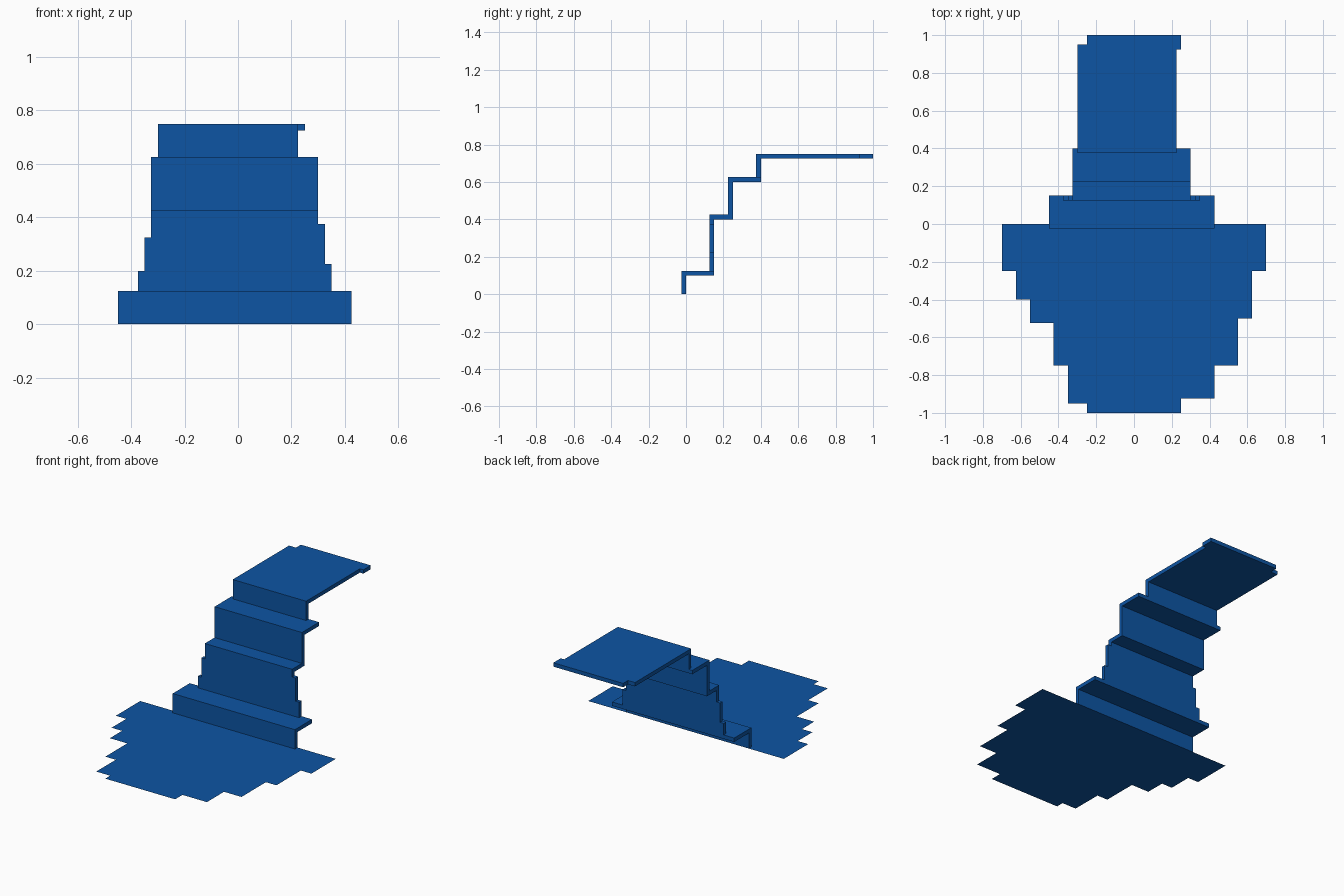
import bpy, bmesh
from mathutils import Vector

if "Cube" in bpy.data.objects:
    bpy.data.objects.remove(bpy.data.objects["Cube"])

T = 0.025  # sheet thickness

water = bpy.data.materials.new("water blue")
water.diffuse_color = (0.004, 0.09, 0.37, 1.0)
water.use_nodes = True
water.node_tree.nodes["Principled BSDF"].inputs["Base Color"].default_value = water.diffuse_color


def side(start, steps):
    """Stepped edge: each step is (x, end position along the panel)."""
    pts, t = [], start
    for x, end in steps:
        pts += [(x, t), (x, end)]
        t = end
    return pts


def panel(name, start, left, right, place, depth=None):
    """Flat panel with stepped sides, extruded by depth when given."""
    outline = side(start, right) + side(start, left)[::-1]
    bm = bmesh.new()
    face = bm.faces.new([bm.verts.new(place(x, t)) for x, t in outline])
    if depth:
        ext = bmesh.ops.extrude_face_region(bm, geom=[face], use_keep_orig=True)
        moved = [g for g in ext["geom"] if isinstance(g, bmesh.types.BMVert)]
        bmesh.ops.translate(bm, verts=moved, vec=Vector(depth))
        bmesh.ops.recalc_face_normals(bm, faces=bm.faces[:])
    else:
        bm.normal_update()
        if face.normal.z < 0:
            face.normal_flip()
    mesh = bpy.data.meshes.new(name)
    bm.to_mesh(mesh)
    bm.free()
    mesh.materials.append(water)
    obj = bpy.data.objects.new(name, mesh)
    bpy.context.collection.objects.link(obj)


def tread(name, start, left, right, top):
    panel(name, start, left, right, lambda x, y: (x, y, top), (0, 0, -T))


def riser(name, start, left, right, front):
    panel(name, start, left, right, lambda x, z: (x, front, z), (0, T, 0))


# Pool at the foot: a paper-thin sheet narrowing to the front
panel("pool", 0,
      [(-0.7, -0.25), (-0.625, -0.4), (-0.55, -0.525), (-0.425, -0.75),
       (-0.35, -0.95), (-0.25, -1.0)],
      [(0.7, -0.25), (0.625, -0.5), (0.55, -0.75), (0.425, -0.925),
       (0.25, -1.0)],
      lambda x, y: (x, y, 0))

# Falling sheets
riser("lowest_fall", 0, [(-0.45, 0.1)], [(0.425, 0.1)], -0.025)
riser("tall_fall", 0.125,
      [(-0.375, 0.2), (-0.35, 0.325), (-0.325, 0.4)],
      [(0.35, 0.225), (0.325, 0.375), (0.3, 0.4)], 0.125)
riser("upper_fall", 0.425, [(-0.325, 0.6)], [(0.3, 0.6)], 0.225)
riser("top_fall", 0.625, [(-0.3, 0.725)], [(0.225, 0.725)], 0.375)

# Level sheets
tread("lower_ledge", -0.025, [(-0.45, 0.15)], [(0.425, 0.15)], 0.125)
tread("middle_ledge", 0.125, [(-0.325, 0.25)], [(0.3, 0.25)], 0.425)
tread("upper_ledge", 0.225, [(-0.325, 0.4)], [(0.3, 0.4)], 0.625)
tread("top_stream", 0.375,
      [(-0.3, 0.95), (-0.25, 1.0)], [(0.225, 0.925), (0.25, 1.0)], 0.75)
